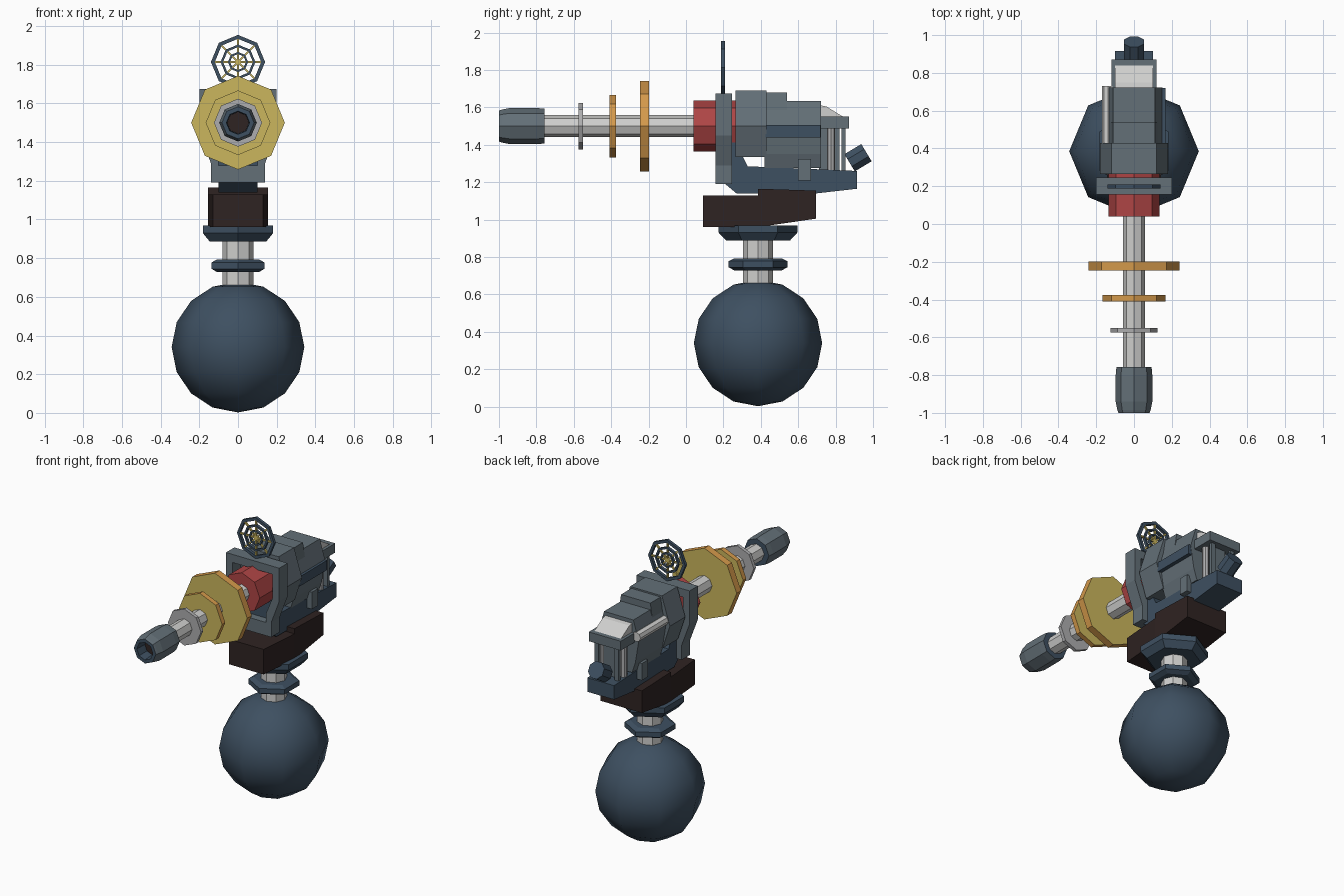
import bpy, bmesh, math
from mathutils import Matrix

if "Cube" in bpy.data.objects:
    bpy.data.objects.remove(bpy.data.objects["Cube"])


def mat(name, r, g, b):
    m = bpy.data.materials.new(name)
    m.diffuse_color = (r, g, b, 1)
    m.use_nodes = True
    m.node_tree.nodes["Principled BSDF"].inputs["Base Color"].default_value = m.diffuse_color
    return m


BLUE = mat("navy_steel", .048, .08, .12)
GREY = mat("gun_grey", .125, .16, .185)
BROWN = mat("dark_brown", .028, .017, .016)
LIGHT = mat("light_metal", .62, .62, .61)
MID = mat("mid_metal", .42, .42, .43)
YELLOW = mat("pale_brass", .60, .47, .11)
ORANGE = mat("orange_brass", .66, .32, .07)
RED = mat("dull_red", .43, .06, .06)
CZ = 1.5     # height of the barrel axis
PY = 0.385   # y of the pedestal axis


def finish(name, bm, *mats, rule=None):
    bmesh.ops.recalc_face_normals(bm, faces=bm.faces)
    if rule:
        for f in bm.faces:
            f.material_index = rule(f)
    me = bpy.data.meshes.new(name)
    bm.to_mesh(me)
    bm.free()
    for m in mats:
        me.materials.append(m)
    ob = bpy.data.objects.new(name, me)
    bpy.context.collection.objects.link(ob)
    return ob


def place(axis, u, v, h):
    return {'X': (h, u, v), 'Y': (u, h, v), 'Z': (u, v, h)}[axis]


def loft(name, rings, axis, *mats, cap=True, closed=False, rule=None):
    """rings: list of (height along axis, outline points)"""
    bm = bmesh.new()
    loops = [[bm.verts.new(place(axis, u, v, h)) for u, v in pts] for h, pts in rings]
    pairs = list(zip(loops, loops[1:])) + ([(loops[-1], loops[0])] if closed else [])
    for a, b in pairs:
        n = len(a)
        for i in range(n):
            j = (i + 1) % n
            bm.faces.new((a[i], a[j], b[j], b[i]))
    if cap and not closed:
        bm.faces.new(loops[0])
        bm.faces.new(loops[-1])
    return finish(name, bm, *mats, rule=rule)


def ngon(n, r, cu, cv, start=0.0):
    return [(cu + r * math.cos(start + 2 * math.pi * i / n),
             cv + r * math.sin(start + 2 * math.pi * i / n)) for i in range(n)]


def lathe(name, profile, n, axis, c, *mats, start=0.0, rule=None):
    return loft(name, [(h, ngon(n, r, c[0], c[1], start)) for h, r in profile],
                axis, *mats, rule=rule)


def prism(name, pts, axis, a, b, *mats):
    return loft(name, [(a, pts), (b, pts)], axis, *mats)


def box(name, x, y, z, m):
    return prism(name, [(x[0], y[0]), (x[1], y[0]), (x[1], y[1]), (x[0], y[1])],
                 'Z', z[0], z[1], m)


def frame(name, outer, inner, y0, y1, m):
    return loft(name, [(y0, outer), (y1, outer), (y1, inner), (y0, inner)],
                'Y', m, closed=True)


def sym(half):
    """mirror a right-hand outline (x, z) listed top to bottom"""
    return half + [(-x, z) for x, z in reversed(half)]


# --- pedestal: ball, post and hexagonal collars
bm = bmesh.new()
bmesh.ops.create_uvsphere(bm, u_segments=8, v_segments=8, radius=.343,
                          matrix=Matrix.Translation((0, PY, .34)) @ Matrix.Diagonal((1, 1, .985, 1)))
ball = finish("base_ball", bm, BLUE)
for p in ball.data.polygons:
    p.use_smooth = True
lathe("post", [(.6, .081), (.92, .081)], 8, 'Z', (0, PY), LIGHT)
lathe("post_collar", [(.728, .125), (.745, .158), (.778, .158), (.793, .125)],
      6, 'Z', (0, PY), BLUE, start=math.pi / 2)
lathe("top_flange", [(.887, .17), (.93, .21), (.968, .21)],
      6, 'Z', (0, PY), BLUE, start=math.pi / 2)

# --- brown swivel block, stepped and slightly tapered to the front
prism("swivel_front", [(-.13, .09), (.13, .09), (.155, PY), (-.155, PY)],
      'Z', .96, 1.13, BROWN)
prism("swivel_rear", [(PY, .96), (.695, 1.005), (.695, 1.155), (PY, 1.165)],
      'X', -.155, .155, BROWN)

# --- blue cradle under the gun
prism("cradle", [(.21, 1.19), (.27, 1.14), (.695, 1.14), (.915, 1.165), (.915, 1.26),
                 (.33, 1.285), (.26, 1.42), (.21, 1.42)], 'X', -.1, .1, BLUE)

# --- front yoke with an opening
yo = [(.2, 1.675), (.2, 1.45), (.14, 1.29), (.14, 1.19)]
yi = [(.15, 1.62), (.15, 1.46), (.1, 1.34), (.1, 1.28)]
frame("front_yoke", sym(yo), sym(yi), .157, .247, GREY)

# --- barrel group
lathe("barrel_jacket", [(.04, .136), (.3, .136)], 8, 'Y', (0, CZ), RED)
lathe("barrel", [(-.78, .058), (.06, .058)], 8, 'Y', (0, CZ), LIGHT)


def muzzle_rule(f):
    c = f.calc_center_median()
    if c.y > -.93 and math.hypot(c.x, c.z - CZ) < .065:
        return 2
    return 1 if abs(f.normal.y) > .9 or math.hypot(c.x, c.z - CZ) < .065 else 0


loft("muzzle", [(h, ngon(8, r, 0, CZ)) for h, r in
                [(-.757, .055), (-.757, .093), (-.8, .097), (-.94, .097), (-.985, .088),
                 (-1, .083), (-1, .06), (-.94, .056), (-.92, .056)]],
     'Y', GREY, BLUE, BROWN, rule=muzzle_rule)
for nm, y0, y1, r, face, rim in (("large_disc", -.247, -.198, .242, YELLOW, ORANGE),
                                 ("middle_disc", -.409, -.375, .167, YELLOW, ORANGE),
                                 ("small_disc", -.575, -.551, .124, MID, MID)):
    lathe(nm, [(y0, r), (y1, r)], 8, 'Y', (0, CZ), face, rim,
          rule=lambda f: 0 if abs(f.normal.y) > .9 else 1)

# --- round spider-web sight
SZ = 1.814
for i, (ro, ri) in enumerate(((.14, .12), (.09, .077), (.052, .041))):
    frame("sight_ring_%d" % i, ngon(8, ro, 0, SZ), ngon(8, ri, 0, SZ), .188, .208, BLUE)
for i in range(4):
    s = box("sight_wire_%d" % i, (-.128, .128), (-.006, .006), (-.005, .005), YELLOW)
    s.location = (0, .198, SZ)
    s.rotation_euler = (0, i * math.pi / 4, 0)

# --- receiver
prism("receiver_front", sym([(.12, 1.69), (.18, 1.5), (.125, 1.335)]), 'Y', .265, .43, GREY)
prism("receiver_rear", sym([(.11, 1.635), (.15, 1.5), (.125, 1.35), (.1, 1.275)]),
      'Y', .42, .722, GREY)
prism("receiver_hump", sym([(.11, 1.68), (.13, 1.55)]), 'Y', .42, .54, GREY)
box("side_rail", (.12, .166), (.425, .72), (1.44, 1.505), BLUE)
lathe("side_tube", [(.43, .032), (.73, .032)], 8, 'Y', (-.137, 1.53), LIGHT)
for s in (-1, 1):
    box("side_bracket", sorted((s * .09, s * .135)), (.6, .667), (1.21, 1.325), GREY)

# --- rear end: pale slope, plate, posts and knob
prism("rear_slope", [(.71, 1.53), (.71, 1.612), (.75, 1.605), (.84, 1.55), (.84, 1.53)],
      'X', -.1, .1, LIGHT)
box("rear_plate", (-.12, .12), (.71, .872), (1.487, 1.55), GREY)
for s in (-1, 1):
    lathe("rear_post", [(1.25, .022), (1.5, .022)], 8, 'Z', (s * .075, .775), MID)
    box("rear_strut", sorted((s * .06, s * .09)), (.832, .852), (1.25, 1.5), GREY)
box("rear_core", (-.045, .045), (.71, .82), (1.26, 1.5), GREY)
knob = lathe("rear_knob", [(-.055, .058), (.05, .058)], 8, 'Y', (0, 0), BLUE,
             start=math.pi / 8)
knob.location = (0, .922, 1.332)
knob.rotation_euler = (math.radians(31), 0, 0)
